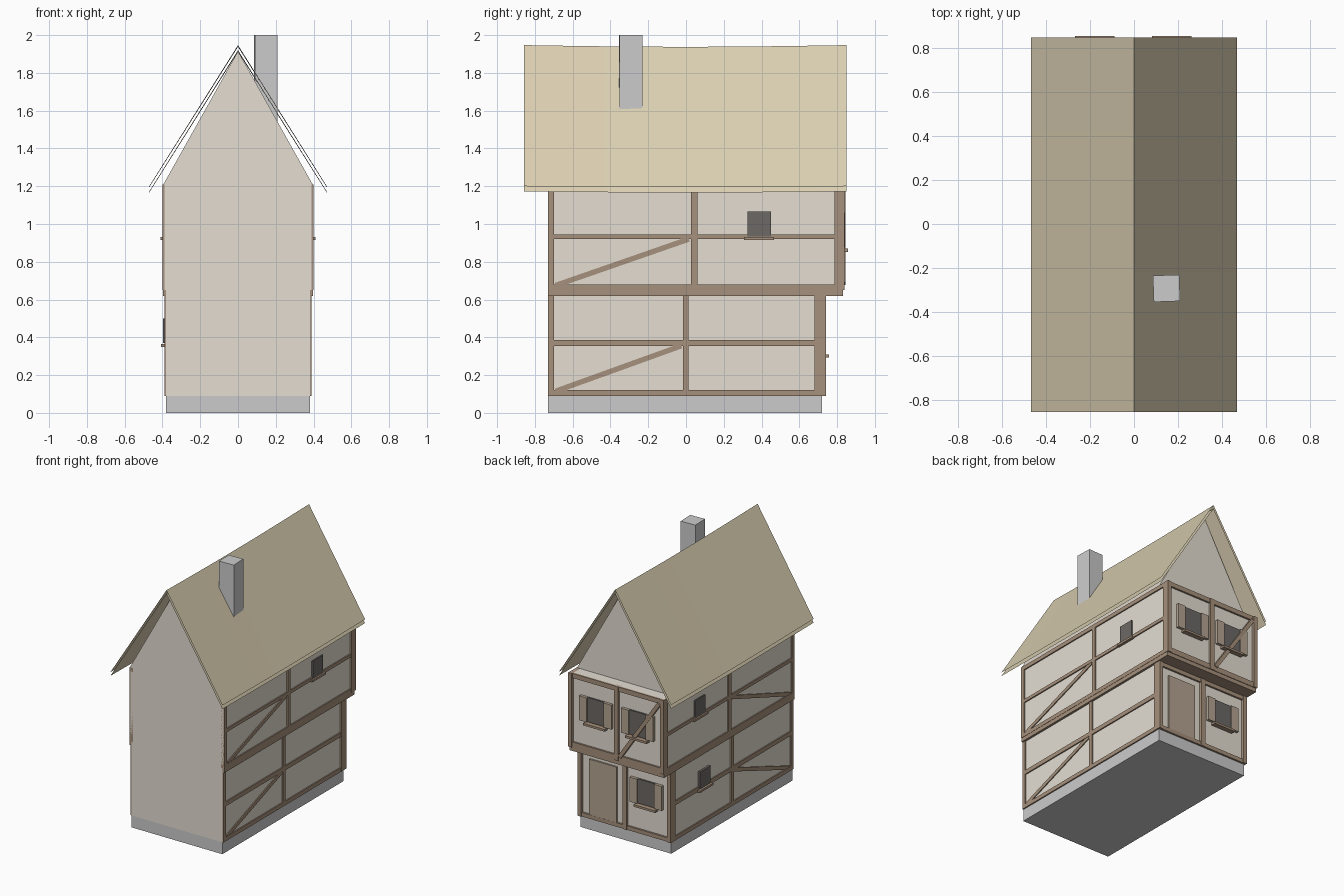
import bpy, math

if "Cube" in bpy.data.objects:
    bpy.data.objects.remove(bpy.data.objects["Cube"])


def mat(name, rgb):
    m = bpy.data.materials.new(name)
    m.diffuse_color = (*rgb, 1)
    m.use_nodes = True
    m.node_tree.nodes["Principled BSDF"].inputs["Base Color"].default_value = m.diffuse_color
    return m


PLASTER = mat("plaster", (0.78, 0.73, 0.65))
TIMBER = mat("timber", (0.38, 0.28, 0.20))
THATCH = mat("thatch", (0.70, 0.62, 0.44))
STONE = mat("stone", (0.62, 0.62, 0.60))
GLASS = mat("dark_glass", (0.15, 0.14, 0.13))
WOOD = mat("door_wood", (0.45, 0.37, 0.28))


def mesh(name, verts, faces, m):
    me = bpy.data.meshes.new(name)
    me.from_pydata(verts, [], faces)
    me.materials.append(m)
    ob = bpy.data.objects.new(name, me)
    bpy.context.collection.objects.link(ob)
    return ob


def box(name, x, y, z, m, rot=(0, 0, 0)):
    # box from (min, max) ranges, rotated about its centre
    c = [(r[0] + r[1]) / 2 for r in (x, y, z)]
    h = [abs(r[1] - r[0]) / 2 for r in (x, y, z)]
    v = [(sx * h[0], sy * h[1], sz * h[2])
         for sx in (-1, 1) for sy in (-1, 1) for sz in (-1, 1)]
    f = [(0, 1, 3, 2), (4, 6, 7, 5), (0, 4, 5, 1), (2, 3, 7, 6), (0, 2, 6, 4), (1, 5, 7, 3)]
    ob = mesh(name, v, f, m)
    ob.location = c
    ob.rotation_euler = rot
    return ob


# masonry base, plastered storeys
box("foundation", (-.38, .38), (-.73, .72), (0, .09), STONE)
box("ground_floor_wall", (-.38, .38), (-.73, .72), (.09, .65), PLASTER)
box("upper_floor_wall", (-.39, .39), (-.73, .82), (.65, 1.21), PLASTER)

# triangular attic
tri = [(-.395, 1.21), (.395, 1.21), (0, 1.915)]
mesh("attic_gable", [(x, y, z) for y in (-.73, .74) for x, z in tri],
     [(0, 1, 2), (3, 5, 4), (0, 3, 4, 1), (1, 4, 5, 2), (2, 5, 3, 0)], PLASTER)

# roof: two open layers with a slight sag along the ridge
N = 8
for name, top, eave in (("roof_outer", 1.947, 1.20), ("roof_inner", 1.92, 1.172)):
    v = []
    for i in range(N + 1):
        y = -.857 + 1.707 * i / N
        sag = .009 * math.sin(math.pi * i / N)
        v += [(-.47, y, eave - sag * .6), (0, y, top - sag), (.47, y, eave - sag * .6)]
    f = []
    for i in range(N):
        a = 3 * i
        f += [(a, a + 1, a + 4, a + 3), (a + 1, a + 2, a + 5, a + 4)]
    mesh(name, v, f, THATCH)

box("chimney", (.088, .208), (-.353, -.233), (1.45, 2.0), STONE, (0, 0, math.radians(2)))

# side timber framing, repeated on both sides
for s, side in ((1, "right"), (-1, "left")):
    def beam(part, xo, y, z):
        box(f"{side}_{part}", (s * (xo - .03), s * xo), y, z, TIMBER)

    G, U = .389, .399
    beam("ground_sill", G, (-.73, .73), (.09, .12))
    beam("ground_rail", G, (-.72, .72), (.355, .387))
    beam("ground_plate", U - .002, (-.73, .83), (.62, .65))
    beam("upper_sill", U, (-.73, .83), (.65, .68))
    beam("upper_rail", U, (-.72, .81), (.92, .945))
    beam("upper_plate", U, (-.73, .835), (1.18, 1.21))
    beam("ground_front_post", G, (-.73, -.70), (.09, .65))
    beam("upper_front_post", U, (-.73, -.70), (.65, 1.21))
    beam("ground_middle_post", G, (-.017, .013), (.09, .62))
    beam("upper_middle_post", U, (.026, .06), (.65, 1.21))
    beam("ground_back_post", G + .001, (.68, .74), (.09, .62))
    beam("upper_back_post", U + .001, (.785, .84), (.65, 1.21))
    # diagonal braces
    for part, xo, (y0, z0), (y1, z1) in (
            ("ground_brace", G - .002, (-.69, .115), (-.025, .355)),
            ("upper_brace", U - .002, (-.69, .675), (.015, .92))):
        L, cy, cz = math.hypot(y1 - y0, z1 - z0), (y0 + y1) / 2, (z0 + z1) / 2
        box(f"{side}_{part}", (s * (xo - .03), s * xo), (cy - L / 2, cy + L / 2),
            (cz - .014, cz + .014), TIMBER, (math.atan2(z1 - z0, y1 - y0), 0, 0))


# small side windows with sills
def side_window(name, s, xo, yc, zs):
    box(name + "_pane", (s * (xo - .03), s * (xo + .004)),
        (yc - .062, yc + .062), (zs + .01, zs + .14), GLASS)
    box(name + "_sill", (s * (xo - .02), s * (xo + .015)),
        (yc - .08, yc + .08), (zs - .01, zs + .006), TIMBER)


side_window("right_upper_window", 1, .396, .387, .925)
side_window("left_upper_window", -1, .396, .400, .925)
side_window("left_ground_window", -1, .392, .335, .36)

# facade timbers on the back end
F0, F1 = .738, .838


def fbeam(part, x, yo, z):
    box("facade_" + part, x, (yo - .03, yo), z, TIMBER)


fbeam("ground_sill", (-.38, .38), F0 - .004, (.09, .12))
fbeam("ground_plate", (-.38, .38), F0 - .004, (.59, .62))
fbeam("ground_post", (-.02, .015), F0, (.09, .62))
box("jetty_beam", (-.395, .395), (.70, .83), (.62, .652), TIMBER)
fbeam("upper_sill", (-.395, .395), F1 - .004, (.65, .69))
fbeam("upper_plate", (-.395, .395), F1 - .004, (1.175, 1.21))
fbeam("upper_post", (-.017, .017), F1, (.65, 1.21))
L = math.hypot(.33, .49)
box("facade_brace", (-.195 - L / 2, -.195 + L / 2), (F1 - .03, F1 + .006),
    (.915, .943), TIMBER, (0, math.atan2(.49, .33), 0))

# door
box("door", (.07, .30), (.70, .733), (.11, .54), WOOD)


# shuttered facade windows
def facade_window(name, xc, wall, z0, z1):
    box(name + "_pane", (xc - .072, xc + .072), (wall - .02, wall + .012), (z0, z1), GLASS)
    for s in (-1, 1):
        box(f"{name}_shutter_{'a' if s < 0 else 'b'}", (xc + s * .072, xc + s * .135),
            (wall - .01, wall + .022), (z0, z1), WOOD)
    box(name + "_sill", (xc - .09, xc + .09), (wall - .01, wall + .037),
        (z0 - .022, z0 - .006), TIMBER)


facade_window("ground_window", -.18, .72, .315, .50)
facade_window("upper_window_a", .172, .82, .875, 1.06)
facade_window("upper_window_b", -.178, .82, .875, 1.06)
